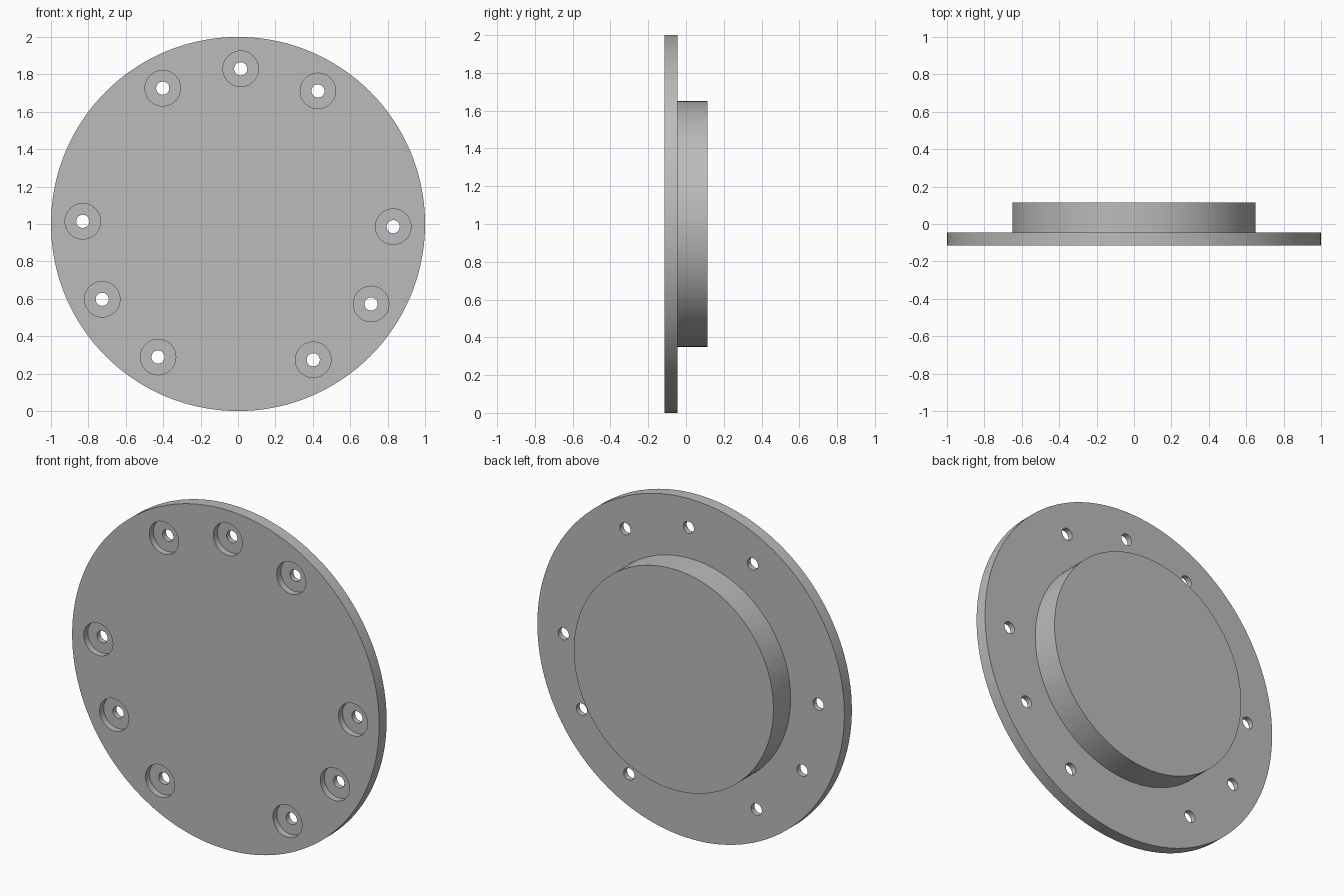
import bpy
import bmesh
import math

cube = bpy.data.objects.get("Cube")
if cube:
    bpy.data.objects.remove(cube, do_unlink=True)

# Single metal grey
grey = bpy.data.materials.new("metal_grey")
grey.use_nodes = True
colour = (0.5, 0.5, 0.5, 1)
grey.diffuse_color = colour
grey.node_tree.nodes["Principled BSDF"].inputs["Base Color"].default_value = colour


def lathe(bm, profile, x, z, sides):
    """Add a closed solid turned about the y direction from (radius, y) pairs."""
    rings = []
    for radius, y in profile:
        ring = []
        for i in range(sides):
            a = math.tau * i / sides
            ring.append(bm.verts.new((x + radius * math.cos(a), y,
                                      z + radius * math.sin(a))))
        rings.append(ring)
    for lower, upper in zip(rings, rings[1:]):
        for i in range(sides):
            j = (i + 1) % sides
            bm.faces.new((lower[i], lower[j], upper[j], upper[i]))
    bm.faces.new(rings[0])
    bm.faces.new(rings[-1])


def make_object(name, bm):
    bmesh.ops.recalc_face_normals(bm, faces=bm.faces[:])
    mesh = bpy.data.meshes.new(name)
    bm.to_mesh(mesh)
    bm.free()
    mesh.materials.append(grey)
    obj = bpy.data.objects.new(name, mesh)
    bpy.context.collection.objects.link(obj)
    return obj


FRONT, STEP, BACK = -0.115, -0.045, 0.115
CENTRE = 1.0

# Flange disc with the raised boss behind it
bm = bmesh.new()
lathe(bm, [(1, FRONT), (1, STEP), (0.65, STEP), (0.65, BACK)], 0, CENTRE, 144)
cover = make_object("flanged_cover", bm)

# Counterbored bolt holes: groups of three, every fourth place left empty
bm = bmesh.new()
floor = FRONT + 0.038
bore = [(0.095, FRONT - 0.1), (0.095, floor), (0.035, floor), (0.035, STEP + 0.1)]
for i in range(12):
    if i % 4 != 1:
        a = math.radians(30 * i - 1)
        lathe(bm, bore, 0.83 * math.cos(a), CENTRE + 0.83 * math.sin(a), 40)
cutter = make_object("bolt_hole_cutter", bm)
cutter.hide_render = True

# Cut the holes, then remove the cutter
cut = cover.modifiers.new("bolt_holes", 'BOOLEAN')
cut.operation = 'DIFFERENCE'
cut.solver = 'EXACT'
cut.object = cutter
bpy.ops.object.select_all(action='DESELECT')
cover.select_set(True)
bpy.context.view_layer.objects.active = cover
bpy.ops.object.modifier_apply(modifier=cut.name)
bpy.data.objects.remove(cutter, do_unlink=True)
bpy.ops.object.shade_smooth_by_angle(angle=math.radians(30))
